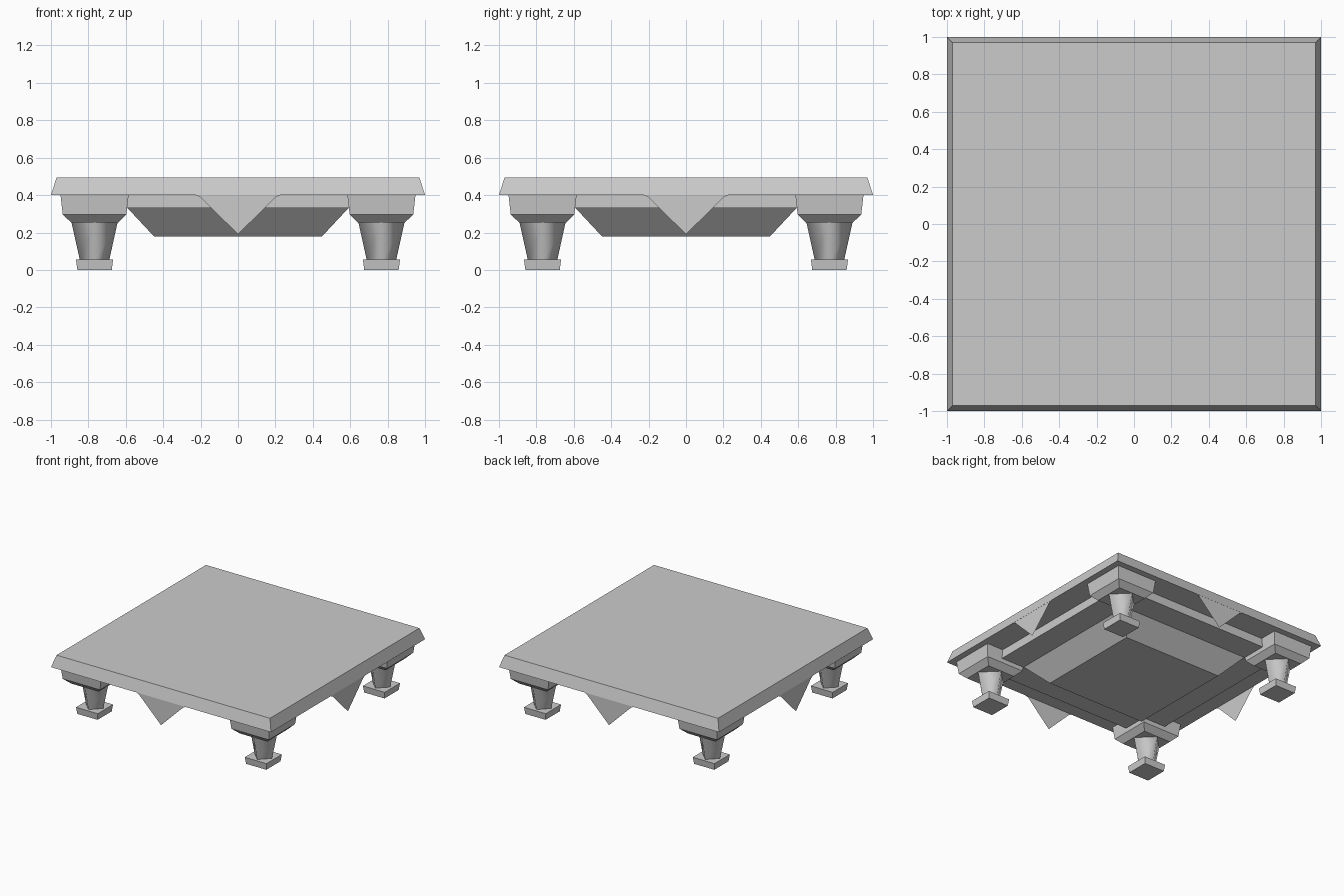
import bpy
import bmesh
from math import cos, sin, pi

if "Cube" in bpy.data.objects:
    bpy.data.objects.remove(bpy.data.objects["Cube"], do_unlink=True)

stone = bpy.data.materials.new("light_grey")
stone.use_nodes = True
GREY = (0.6, 0.6, 0.6, 1)
stone.diffuse_color = GREY
stone.node_tree.nodes["Principled BSDF"].inputs["Base Color"].default_value = GREY


def finish(name, bm):
    mesh = bpy.data.meshes.new(name)
    bm.to_mesh(mesh)
    bm.free()
    mesh.materials.append(stone)
    obj = bpy.data.objects.new(name, mesh)
    bpy.context.collection.objects.link(obj)
    return obj


def four_sided(name, levels, centre=(0, 0), diamond=False):
    """Stack of four-sided rings, levels = (half width, height), bottom to top."""
    bm = bmesh.new()
    rings = []
    for half, z in levels:
        radius, turn = (half, 0) if diamond else (half * 2 ** 0.5, pi / 4)
        rings.append([bm.verts.new((centre[0] + radius * cos(turn + i * pi / 2),
                                    centre[1] + radius * sin(turn + i * pi / 2), z))
                      for i in range(4)])
    for low, high in zip(rings, rings[1:]):
        for i in range(4):
            j = (i + 1) % 4
            face = bm.faces.new((low[i], low[j], high[j], high[i]))
            face.smooth = diamond
    bm.faces.new(rings[0][::-1])
    bm.faces.new(rings[-1])
    return finish(name, bm)


# Top slab, apron below it and the sunken tray underneath
four_sided("table_top", [(1, 0.4), (0.97, 0.495)])
four_sided("apron", [(0.8, 0.33), (0.8, 0.4)])
four_sided("under_tray", [(0.45, 0.18), (0.59, 0.33)])

# Four legs: square capital, tapered diamond shaft, square foot
for side, sx in (("left", 1), ("right", -1)):
    for end, sy in (("front", -1), ("back", 1)):
        at = (0.767 * sx, 0.767 * sy)
        tag = end + "_" + side
        four_sided(tag + "_capital", [(0.125, 0.253), (0.17, 0.297), (0.182, 0.4)], at)
        four_sided(tag + "_shaft", [(0.078, 0.05), (0.123, 0.253)], at, diamond=True)
        four_sided(tag + "_foot", [(0.092, 0), (0.099, 0.055)], at)

# Thin pointed pendant under the middle of each edge
outline = [(-0.225, 0.4), (-0.2, 0.388), (0, 0.19), (0.2, 0.388), (0.225, 0.4)]
for i, name in enumerate(("front", "left", "back", "right")):
    bm = bmesh.new()
    bm.faces.new([bm.verts.new((x, -0.999, z)) for x, z in outline])
    pendant = finish(name + "_pendant", bm)
    pendant.rotation_euler.z = i * pi / 2
